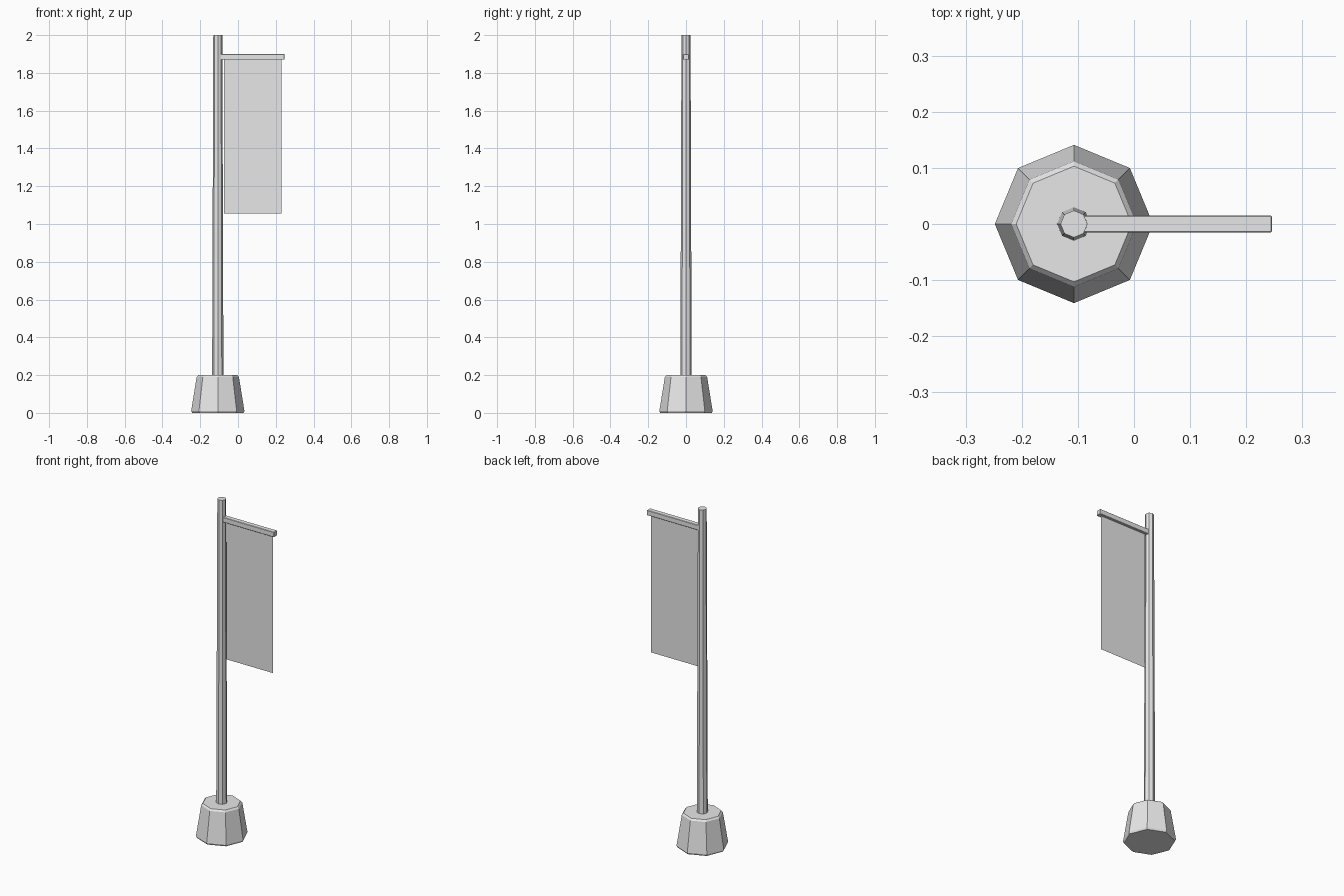
import bpy
import bmesh
import math

cube = bpy.data.objects.get("Cube")
if cube:
    bpy.data.objects.remove(cube, do_unlink=True)

POLE_X = -0.107

# Single plain grey for every part
grey = bpy.data.materials.new("light_grey")
grey.use_nodes = True
grey.diffuse_color = (0.8, 0.8, 0.8, 1)
grey.node_tree.nodes["Principled BSDF"].inputs["Base Color"].default_value = (0.8, 0.8, 0.8, 1)


def add_object(name, bm):
    bmesh.ops.recalc_face_normals(bm, faces=bm.faces)
    mesh = bpy.data.meshes.new(name)
    bm.to_mesh(mesh)
    bm.free()
    mesh.materials.append(grey)
    obj = bpy.data.objects.new(name, mesh)
    bpy.context.collection.objects.link(obj)
    return obj


def octagon_solid(name, profile):
    """Stack eight-sided rings from (radius, height) pairs and cap both ends."""
    bm = bmesh.new()
    rings = []
    for radius, z in profile:
        angles = [i * math.pi / 4 for i in range(8)]
        rings.append([bm.verts.new((POLE_X + radius * math.cos(a), radius * math.sin(a), z))
                      for a in angles])
    for low, high in zip(rings, rings[1:]):
        for i in range(8):
            j = (i + 1) % 8
            bm.faces.new((low[i], low[j], high[j], high[i]))
    bm.faces.new(rings[0][::-1])
    bm.faces.new(rings[-1])
    return add_object(name, bm)


# Weighted foot with chamfered rims
octagon_solid("base", [(0.136, 0), (0.141, 0.01), (0.112, 0.19), (0.103, 0.2)])

# Tapered pole
octagon_solid("pole", [(0.03, 0.19), (0.024, 2.0)])

# Square arm with softened edges
bm = bmesh.new()
bmesh.ops.create_cube(bm, size=1)
x0, x1 = POLE_X, 0.246
for v in bm.verts:
    v.co = ((x0 + x1) / 2 + v.co.x * (x1 - x0), v.co.y * 0.03, 1.885 + v.co.z * 0.03)
arm = add_object("arm", bm)
bevel = arm.modifiers.new("edge_chamfer", 'BEVEL')
bevel.width = 0.002
bevel.segments = 1

# Flat banner sheet hanging from the arm
bm = bmesh.new()
corners = [(-0.075, 1.055), (0.229, 1.055), (0.229, 1.873), (-0.075, 1.873)]
bm.faces.new([bm.verts.new((x, 0, z)) for x, z in corners])
add_object("banner", bm)
